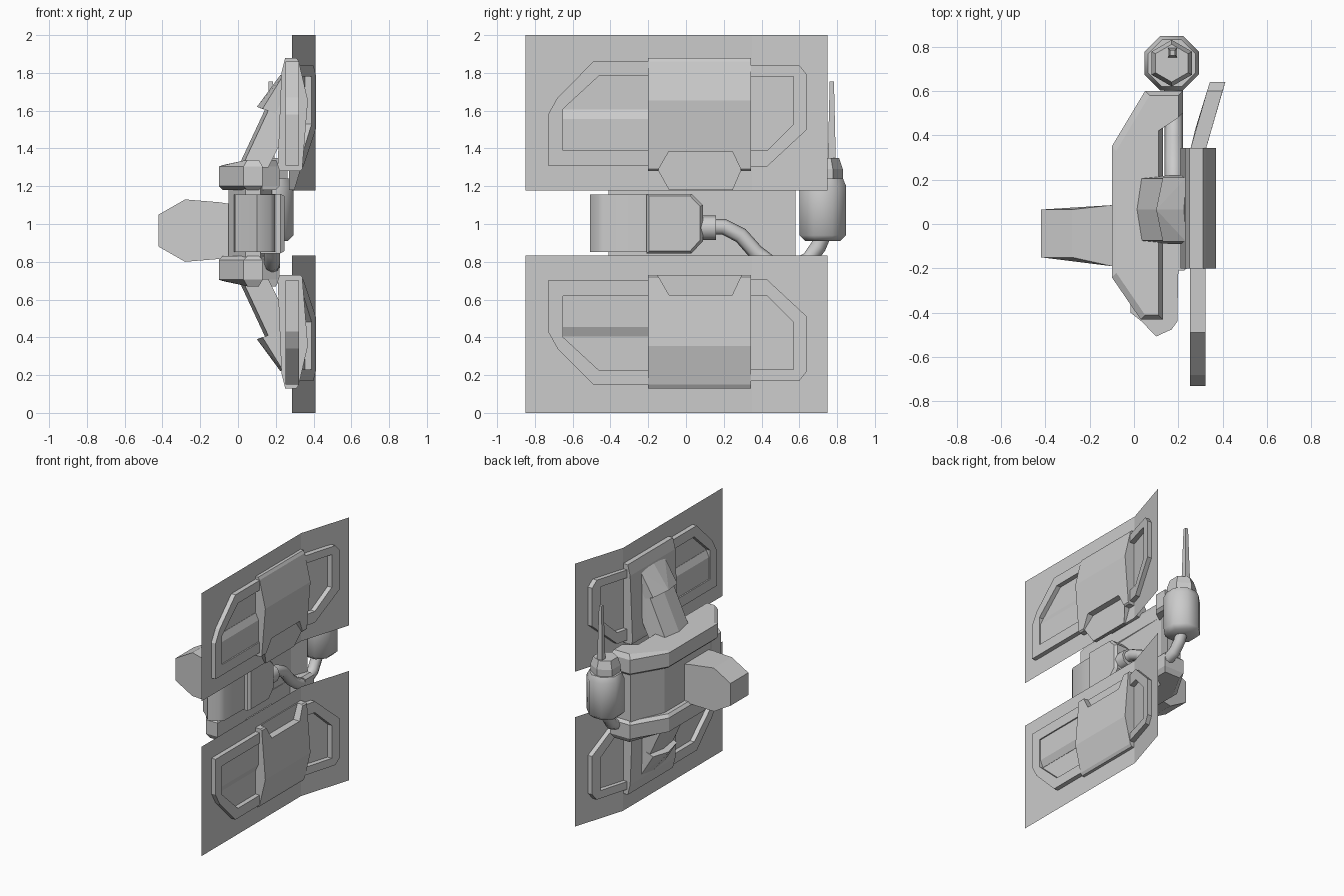
import bpy, bmesh, math

if "Cube" in bpy.data.objects:
    bpy.data.objects.remove(bpy.data.objects["Cube"])

def finish(name, bm, smooth=None):
    bmesh.ops.recalc_face_normals(bm, faces=bm.faces)
    me = bpy.data.meshes.new(name)
    bm.to_mesh(me)
    bm.free()
    ob = bpy.data.objects.new(name, me)
    bpy.context.collection.objects.link(ob)
    if smooth:
        bpy.ops.object.select_all(action='DESELECT')
        ob.select_set(True)
        bpy.context.view_layer.objects.active = ob
        bpy.ops.object.shade_smooth_by_angle(angle=math.radians(smooth))
    return ob

def loft(name, sections, smooth=None):
    """Skin closed sections that share a vertex count and cap both ends."""
    bm = bmesh.new()
    rings = [[bm.verts.new(p) for p in s] for s in sections]
    n = len(rings[0])
    for a, b in zip(rings, rings[1:]):
        for i in range(n):
            j = (i + 1) % n
            bm.faces.new((a[i], a[j], b[j], b[i]))
    bm.faces.new(rings[0])
    bm.faces.new(rings[-1])
    return finish(name, bm, smooth)

def hull(name, pts):
    bm = bmesh.new()
    for p in pts:
        bm.verts.new(p)
    bmesh.ops.convex_hull(bm, input=bm.verts)
    return finish(name, bm)

def lathe(name, cx, cy, prof, n, smooth=None):
    return loft(name, [[(cx + r * math.cos(2 * math.pi * (i + .5) / n),
                         cy + r * math.sin(2 * math.pi * (i + .5) / n), z)
                        for i in range(n)] for r, z in prof], smooth)

def bend(y):
    """x of the bent panel surface at y."""
    return 0.287 + max(0, y - 0.35) * 0.31

def inset(pts, d, cx, cy):
    return [(x + (d if x < cx else -d), y + (d if y < cy else -d)) for x, y in pts]

front_loop = [(-.2, 1.86), (-.49, 1.86), (-.68, 1.67), (-.73, 1.58), (-.73, 1.31), (-.2, 1.31),
              (-.2, 1.39), (-.65, 1.39), (-.65, 1.61), (-.46, 1.785), (-.2, 1.785)]
rear_loop = [(.33, 1.84), (.6, 1.84), (.64, 1.79), (.64, 1.5), (.43, 1.305), (.33, 1.305),
             (.33, 1.39), (.43, 1.39), (.57, 1.53), (.57, 1.78), (.33, 1.78)]
pod = [(.25, 1.88), (.31, 1.88), (.322, 1.86), (.37, 1.655), (.34, 1.29),
       (.33, 1.28), (.22, 1.28), (.21, 1.31), (.23, 1.8)]
deck = [(-.1, -.24), (.03, -.43), (.13, -.43), (.13, .44), (.22, .5), (.22, .6), (.05, .6), (-.1, .35)]

for side in ("upper", "lower"):
    fz = (lambda z: z) if side == "upper" else (lambda z: 2.01 - z)

    # bent sheet panel
    bm = bmesh.new()
    z0, z1 = (1.178, 2.0) if side == "upper" else (0.0, 0.832)
    cols = [[bm.verts.new((bend(y), y, z)) for z in (z0, z1)] for y in (-.85, .35, .75)]
    for a, b in zip(cols, cols[1:]):
        bm.faces.new((a[0], b[0], b[1], a[1]))
    finish(side + "_panel", bm)

    # raised loop frames, standing out on both faces of the panel
    for nm, prof in (("front", front_loop), ("rear", rear_loop)):
        loft(f"{side}_{nm}_frame", [[(bend(y) + o, y, fz(z)) for y, z in prof] for o in (-.035, .035)])

    # sloped filler plate inside the front frame
    sec = [(.262, 1.38), (.262, 1.555), (.285, 1.605), (.289, 1.605), (.312, 1.555), (.312, 1.38)]
    loft(side + "_filler_plate", [[(x, y, fz(z)) for x, z in sec] for y in (-.655, -.19)])

    # central pod with a trapezoid notch in the inner edge
    ob = loft(side + "_pod", [[(x, y, fz(z)) for x, z in pod] for y in (-.2, .343)])
    notch = [(-.17, 1.25), (-.148, 1.285), (-.09, 1.385), (.245, 1.385), (.292, 1.285), (.312, 1.25)]
    cut = loft(side + "_notch_cutter", [[(x, y, fz(z)) for y, z in notch] for x in (.295, .5)])
    cut.hide_render = True
    cut.hide_viewport = True
    md = ob.modifiers.new("notch", 'BOOLEAN')
    md.operation = 'DIFFERENCE'
    md.solver = 'EXACT'
    md.object = cut

    # strut from the hull to the pod, with a ridged cap
    st = []
    for x, z in ((.0, 1.3), (.21, 1.75)):
        st += [(x, .065, fz(z)), (x + .02, -.075, fz(z)), (x + .02, .205, fz(z))]
    for x, z in ((.16, 1.3), (.26, 1.5)):
        st += [(x, -.09, fz(z)), (x, .22, fz(z))]
    hull(side + "_strut", st)
    cap = [(.1, .065, fz(1.62)), (.225, .065, fz(1.79))]
    for y in (-.08, .21):
        cap += [(.13, y, fz(1.61)), (.235, y, fz(1.78)), (.24, y, fz(1.57))]
    hull(side + "_strut_cap", cap)

    # thick hull bumper
    top = inset(deck, .02, .06, .08)
    loft(side + "_bumper", [[(x, y, fz(1.18)) for x, y in inset(deck, .02, .06, .08)],
                            [(x, y, fz(1.2)) for x, y in deck],
                            [(x, y, fz(1.305)) for x, y in deck],
                            [(x, y, fz(1.305 + .035 * min(1, max(0, (x + .1) / .1)))) for x, y in top]])

# hexagonal tab under the upper notch
hexa = [(-.09, 1.18), (.247, 1.18), (.292, 1.285), (.245, 1.385), (-.09, 1.385), (-.148, 1.285)]
loft("notch_tab", [[(.27, y, z) for y, z in hexa],
                   [(.33 - abs(z - 1.285) * .3, y, z) for y, z in hexa]])

# recessed hull core between the bumpers
core = [(-.05, -.22), (.04, -.41), (.12, -.41), (.13, .45), (.18, .58), (.06, .58), (-.05, .33)]
loft("hull_core", [[(x, y, z) for x, y in core] for z in (.75, 1.26)])

# rounded nose block and side block
nose = [(-.02, -.3), (-.015, -.4), (.035, -.44), (.1, -.507), (.17, -.475), (.195, -.44), (.2, -.2), (.0, -.2)]
loft("nose_block", [[(x, y, z) for x, y in nose] for z in (.852, 1.155)], 35)
blk = [(-.21, .845), (.03, .845), (.09, .91), (.09, 1.1), (.03, 1.16), (-.21, 1.16)]
loft("side_block", [[(.05, y, z) for y, z in blk], [(.225, y, z) for y, z in blk],
                    [(.245, y * .9 - .006, 1 + (z - 1) * .93) for y, z in blk]])

# stub shaft on the inner side
stub = [(-.42, .88), (-.42, 1.05), (-.28, 1.13), (-.1, 1.115), (0, 1.1), (0, .815), (-.1, .815), (-.28, .8)]
def flare(x):
    return max(0, (x + .28) / .18)
loft("stub_shaft", [[(x, -.15 - .04 * flare(x), z) for x, z in stub],
                    [(x, .065 + .02 * flare(x), z) for x, z in stub]])

# hose from the side block to the canister
cu = bpy.data.curves.new("hose", 'CURVE')
cu.dimensions = '3D'
cu.bevel_depth = .042
cu.bevel_resolution = 2
cu.use_fill_caps = True
sp = cu.splines.new('POLY')
path = [(.18, .1, .985), (.18, .2, .985), (.18, .29, .94), (.18, .37, .85), (.18, .45, .79),
        (.18, .56, .77), (.175, .65, .81), (.17, .7, .88), (.17, .73, .95)]
sp.points.add(len(path) - 1)
for p, c in zip(sp.points, path):
    p.co = (*c, 1)
bpy.context.collection.objects.link(bpy.data.objects.new("hose", cu))

# hose collar
loft("hose_collar", [[(.18 + .06 * math.cos(i * math.pi / 4), y, .98 + .065 * math.sin(i * math.pi / 4))
                      for i in range(8)] for y in (.07, .16)], 50)

# canister, neck and antenna
lathe("canister", .17, .725, [(.1, .91), (.133, .94), (.133, 1.2), (.115, 1.24)], 8, 50)
lathe("canister_neck", .17, .725, [(.105, 1.22), (.105, 1.29), (.085, 1.35)], 6)
lathe("antenna", .173, .772, [(.03, 1.33), (.016, 1.755)], 4)
